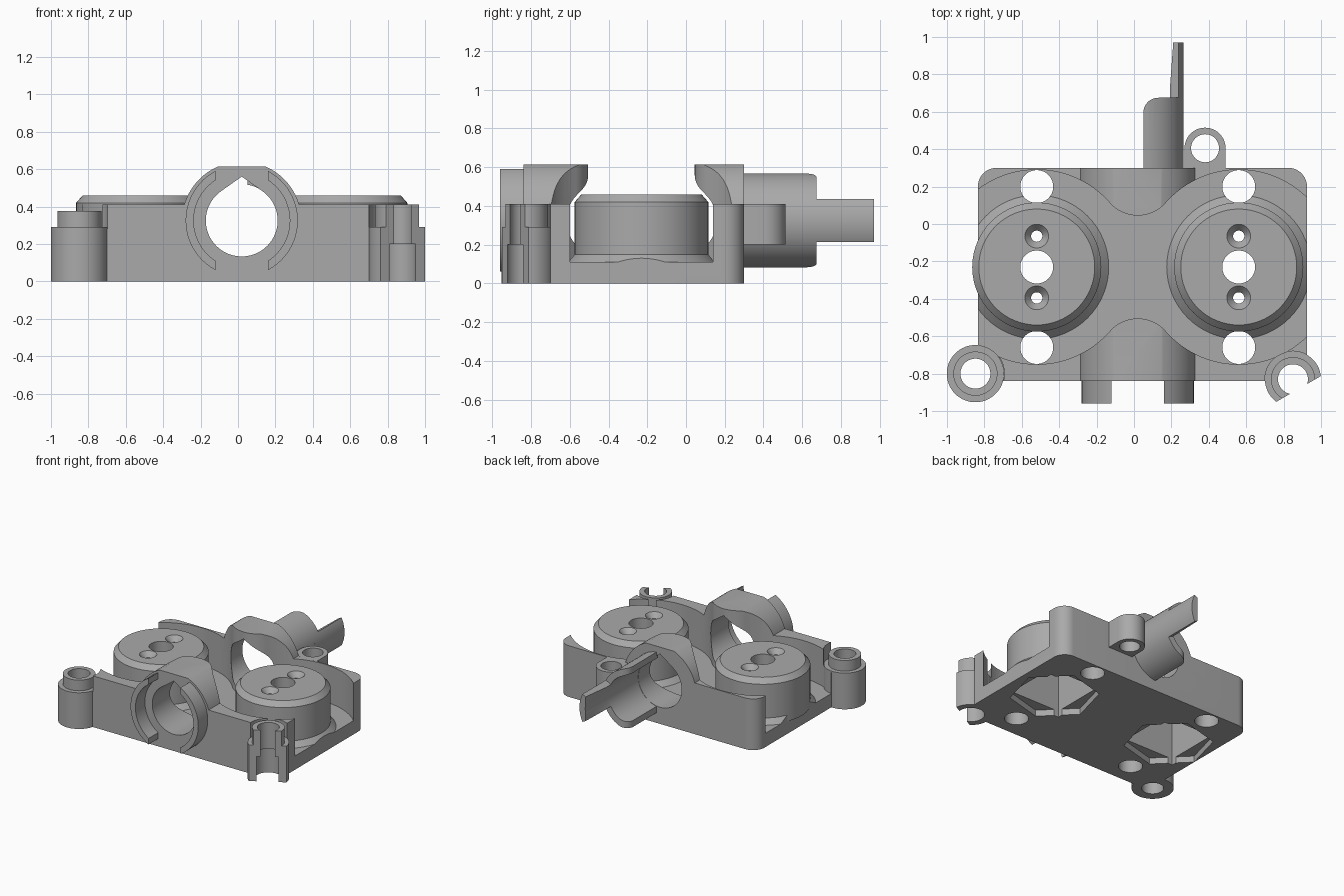
import bpy, bmesh, math
from mathutils import Vector, Matrix

cube = bpy.data.objects.get("Cube")
if cube:
    bpy.data.objects.remove(cube)

grey = bpy.data.materials.new("plain grey")
grey.use_nodes = True
colour = (0.4, 0.4, 0.4, 1)
grey.diffuse_color = colour
grey.node_tree.nodes["Principled BSDF"].inputs["Base Color"].default_value = colour

HUBS = (-0.52, 0.56)      # hub centres along x
HUB_Y = -0.23
AX, AZ = 0.02, 0.325      # axis of the central bore
parts = []


def finish(bm, name, keep):
    bmesh.ops.remove_doubles(bm, verts=bm.verts, dist=1e-5)
    bmesh.ops.recalc_face_normals(bm, faces=bm.faces)
    mesh = bpy.data.meshes.new(name)
    bm.to_mesh(mesh)
    bm.free()
    mesh.materials.append(grey)
    ob = bpy.data.objects.new(name, mesh)
    bpy.context.scene.collection.objects.link(ob)
    if keep:
        parts.append(ob)
    else:
        ob.hide_render = True
    return ob


def arc(cx, cy, r, a, b, n=24):
    angles = [math.radians(a + (b - a) * i / n) for i in range(n + 1)]
    return [(cx + r * math.cos(t), cy + r * math.sin(t)) for t in angles]


def prism(name, outline, lo, hi, axis="Z", keep=False):
    """Extrude an outline along z, or an x-z outline along y."""
    bm = bmesh.new()
    place = (lambda p: (p[0], p[1], lo)) if axis == "Z" else (lambda p: (p[0], lo, p[1]))
    face = bm.faces.new([bm.verts.new(place(p)) for p in outline])
    out = bmesh.ops.extrude_face_region(bm, geom=[face])
    move = Vector((0, 0, hi - lo)) if axis == "Z" else Vector((0, hi - lo, 0))
    bmesh.ops.translate(bm, vec=move, verts=[g for g in out["geom"] if isinstance(g, bmesh.types.BMVert)])
    return finish(bm, name, keep)


def lathe(name, profile, x, y, keep=False):
    """Revolve a closed (radius, z) profile about a vertical axis."""
    bm = bmesh.new()
    vs = [bm.verts.new((r, 0, z)) for r, z in profile]
    es = [bm.edges.new((v, vs[i - 1])) for i, v in enumerate(vs)]
    bmesh.ops.spin(bm, geom=vs + es, cent=(0, 0, 0), axis=(0, 0, 1), angle=math.tau, steps=64)
    bmesh.ops.remove_doubles(bm, verts=bm.verts, dist=1e-5)
    loose = [f for f in bm.faces if f.calc_area() < 1e-9]
    bmesh.ops.delete(bm, geom=loose, context="FACES")
    wires = [e for e in bm.edges if not e.link_faces]
    bmesh.ops.delete(bm, geom=wires, context="EDGES")
    bmesh.ops.translate(bm, vec=(x, y, 0), verts=bm.verts)
    return finish(bm, name, keep)


def drill(x, y, r, lo=-1, hi=2):
    return prism("drill", arc(x, y, r, 0, 352.5, 47), lo, hi)


def boolean(ob, tool, op="DIFFERENCE"):
    mod = ob.modifiers.new("cut", "BOOLEAN")
    mod.operation, mod.solver, mod.object = op, "EXACT", tool
    bpy.context.view_layer.objects.active = ob
    bpy.ops.object.modifier_apply(modifier=mod.name)
    bpy.data.objects.remove(tool)


# Body: slab with a humped barrel across the middle
hump = arc(AX, 0.32, 0.32, 16.3, 67.2) + arc(AX, 0.32, 0.32, 112.8, 163.7)
body = prism("body", [(-0.835, 0), (0.925, 0), (0.925, 0.41)] + hump + [(-0.835, 0.41)],
             -0.84, 0.3, "Y", True)
plan = ([(-0.835, -0.9), (0.925, -0.9)] + arc(0.825, 0.2, 0.1, 0, 90, 12)
        + arc(-0.735, 0.2, 0.1, 90, 180, 12))
boolean(body, prism("plan", plan, -1, 2), "INTERSECT")

# Twin round pocket with a filleted neck, leaving a flared foot under each hub
H, R, F, A = 0.473, 0.52, 0.198, 41.2
pocket_outline = (arc(HUBS[0], HUB_Y, R, A, 360 - A, 64)
                  + arc(AX, HUB_Y - H, F, 180 - A, A)[1:-1]
                  + arc(HUBS[1], HUB_Y, R, A - 180, 180 - A, 64)
                  + arc(AX, HUB_Y + H, F, -A, A - 180)[1:-1])
pocket = prism("pocket", pocket_outline, 0.11, 1)
for x in HUBS:
    boolean(pocket, lathe("foot", [(0, 0.05), (0.445, 0.05), (0.345, 0.15), (0, 0.15)], x, HUB_Y))
boolean(body, pocket)

# Teardrop bore through the barrel
boolean(body, prism("bore", arc(AX, AZ, 0.192, 126, 414, 56) + [(AX, 0.56)], -1, 1, "Y"))

# Room for the corner lugs, and four mounting holes
LEFT_LUG, RIGHT_LUG = (-0.848, -0.8), (0.85, -0.83)
boolean(body, drill(*LEFT_LUG, 0.14))
boolean(body, drill(*LEFT_LUG, 0.155, 0.28))
boolean(body, drill(*RIGHT_LUG, 0.14))
boolean(body, drill(*RIGHT_LUG, 0.15, 0.28))
for x in HUBS:
    for y in (0.2, -0.66):
        boolean(body, drill(x, y, 0.088))


def underside(x):
    """Hexagonal mouth and square well under a hub."""
    return (prism("mouth", arc(x, HUB_Y, 0.325, 15, 315, 5), -0.1, 0.05),
            prism("well", arc(x, HUB_Y, 0.31, 45, 315, 3), -0.1, 0.36))


# Hubs with a centre hole and two countersunk screw holes
for x, side in zip(HUBS, ("right", "left")):
    hub = lathe(side + "_hub", [(0, 0.1), (0.345, 0.1), (0.345, 0.42), (0.31, 0.46), (0, 0.46)],
                x, HUB_Y, True)
    for tool in underside(x):
        boolean(body, tool)
    boolean(hub, underside(x)[1])
    boolean(hub, drill(x, HUB_Y, 0.088, 0.3))
    for dy in (-0.165, 0.165):
        boolean(hub, lathe("sink", [(0, 0.3), (0.03, 0.3), (0.03, 0.42), (0.065, 0.462),
                                    (0.065, 0.5), (0, 0.5)], x, HUB_Y + dy))
for ob in [o for o in bpy.data.objects if o.name.split(".")[0] in ("mouth", "well")]:
    bpy.data.objects.remove(ob)

# Front corner lugs: one whole, one sliced open
lathe("right_front_lug", [(0.08, 0), (0.153, 0), (0.153, 0.29), (0.118, 0.29), (0.118, 0.375),
                          (0.08, 0.375)], *LEFT_LUG, True)
lug = lathe("left_front_lug", [(0.1, 0), (0.15, 0), (0.15, 0.29), (0.118, 0.29), (0.118, 0.41),
                               (0.08, 0.41), (0.08, 0.2), (0.1, 0.2)], *RIGHT_LUG, True)
slice_box = prism("slice", [(-1, -1), (1, -1), (1, -0.06), (-1, -0.06)], -1, 1)
slice_box.data.transform(Matrix.Translation((*RIGHT_LUG, 0)) @ Matrix.Rotation(math.radians(30), 4, "Z"))
boolean(lug, slice_box)

# Rear lug on a short web
rear = prism("rear_lug", [(0.27, 0.29), (0.49, 0.29)] + arc(0.38, 0.405, 0.11, 0, 180), 0.2, 0.41, keep=True)
boolean(rear, drill(0.38, 0.405, 0.075))

# Pair of curved collar ribs on the front of the barrel
for side, turn in (("left", 0), ("right", 180)):
    rib = arc(AX, AZ, 0.3, turn - 62, turn + 62) + arc(AX, AZ, 0.257, turn + 57, turn - 57)
    prism(side + "_collar_rib", rib, -0.96, -0.82, "Y", True)


# Half pipe and its slim tongue at the back
def shell(name, inner, half, lo, hi):
    outline = arc(AX, AZ, 0.245, -half, half) + arc(AX, AZ, inner, half, -half)
    return prism(name, outline, lo, hi, "Y", True)


pipe = shell("half_pipe", 0.194, 83, 0.28, 0.675)
boolean(pipe, prism("round", [(0.05, 0.2), (0.3, 0.2), (0.3, 0.7), (0.13, 0.675)]
                    + arc(0.13, 0.595, 0.08, 90, 180, 12)[1:], -1, 2), "INTERSECT")
tongue = shell("pipe_tongue", 0.194, 27, 0.6, 0.97)
boolean(tongue, prism("taper", [(0.185, 0.5), (0.3, 0.5), (0.3, 1), (0.212, 1), (0.188, 0.67)],
                      -1, 2), "INTERSECT")

# Smooth curved walls, keeping edges sharp
bpy.ops.object.select_all(action="DESELECT")
for ob in parts:
    ob.select_set(True)
bpy.context.view_layer.objects.active = body
bpy.ops.object.shade_smooth_by_angle(angle=math.radians(25))
